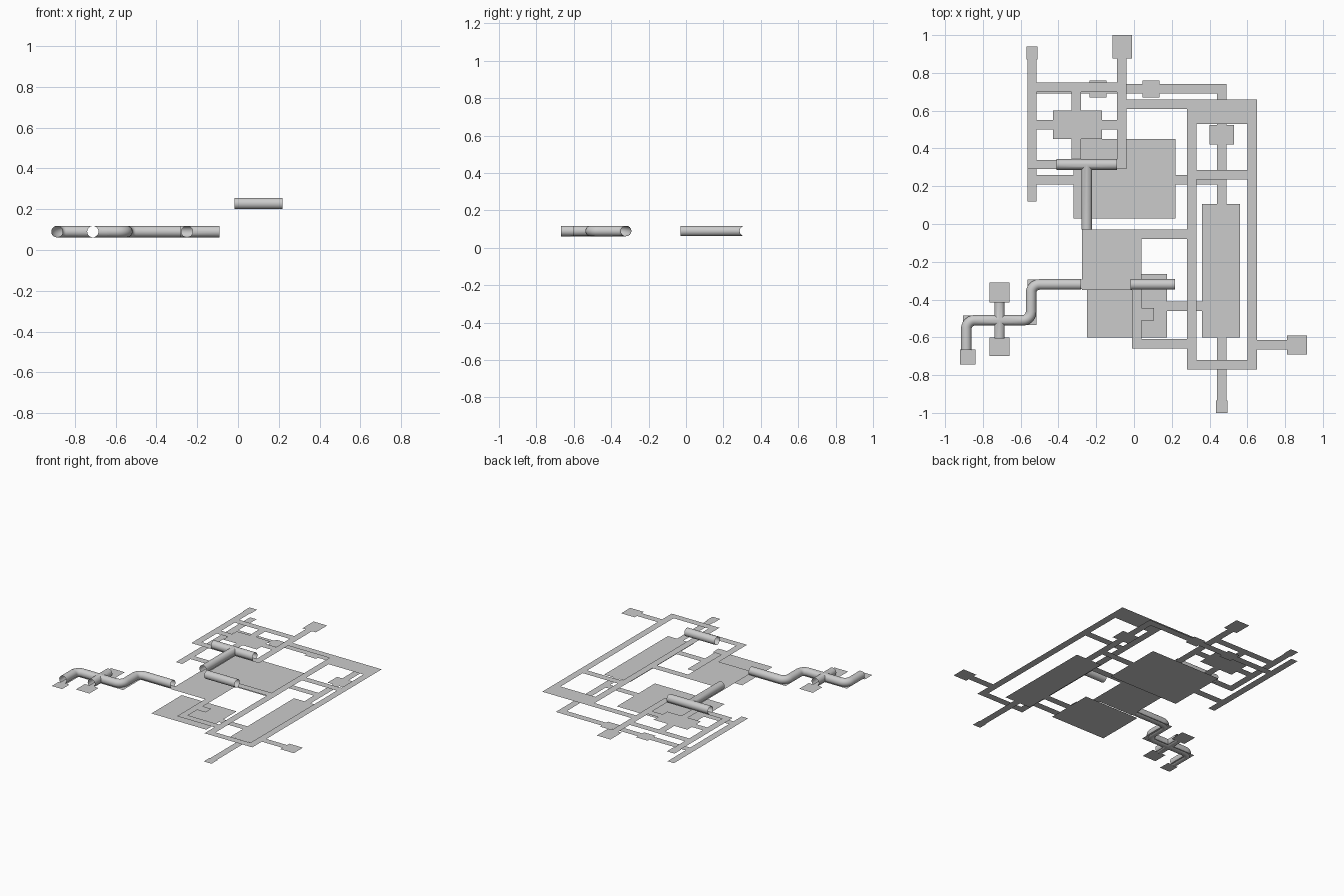
import bpy, bmesh, math
from mathutils import Vector

if "Cube" in bpy.data.objects:
    bpy.data.objects.remove(bpy.data.objects["Cube"])

LOW, MID, TUBE_Z, R = 0.0, 0.068, 0.09, 0.028


def deck(name, z, rects):
    """Flat floor plate: the union of (x0, x1, y0, y1) rectangles."""
    xs = sorted({v for r in rects for v in r[:2]})
    ys = sorted({v for r in rects for v in r[2:]})
    bm = bmesh.new()
    for xa, xb in zip(xs, xs[1:]):
        for ya, yb in zip(ys, ys[1:]):
            cx, cy = (xa + xb) / 2, (ya + yb) / 2
            if any(r[0] < cx < r[1] and r[2] < cy < r[3] for r in rects):
                bm.faces.new([bm.verts.new((x, y, z)) for x, y in
                              ((xa, ya), (xb, ya), (xb, yb), (xa, yb))])
    bmesh.ops.remove_doubles(bm, verts=bm.verts, dist=1e-5)
    me = bpy.data.meshes.new(name)
    bm.to_mesh(me)
    ob = bpy.data.objects.new(name, me)
    bpy.context.collection.objects.link(ob)
    return ob


def rounded(pts, rad, n=6):
    """Round the right-angle corners of a plan path."""
    pts = [Vector(p) for p in pts]
    out = [pts[0]]
    for a, b, c in zip(pts, pts[1:], pts[2:]):
        u, v = (a - b).normalized(), (c - b).normalized()
        centre = b + (u + v) * rad
        for i in range(n + 1):
            t = math.pi / 2 * i / n
            out.append(centre - v * rad * math.cos(t) - u * rad * math.sin(t))
    return out + [pts[-1]]


def tube(name, path, z=TUBE_Z, r=R, sides=32):
    """Round tube swept along a plan path, capped so it can be joined."""
    path = [Vector(p) for p in path]
    bm = bmesh.new()
    rings = []
    for i, p in enumerate(path):
        d = (path[min(i + 1, len(path) - 1)] - path[max(i - 1, 0)]).normalized()
        ring = []
        for k in range(sides):
            a = 2 * math.pi * k / sides
            ring.append(bm.verts.new((p.x - d.y * r * math.cos(a),
                                      p.y + d.x * r * math.cos(a),
                                      z + r * math.sin(a))))
        rings.append(ring)
    for a, b in zip(rings, rings[1:]):
        for k in range(sides):
            j = (k + 1) % sides
            bm.faces.new((a[k], a[j], b[j], b[k]))
    bm.faces.new(rings[0])
    bm.faces.new(rings[-1])
    bmesh.ops.recalc_face_normals(bm, faces=bm.faces)
    me = bpy.data.meshes.new(name)
    bm.to_mesh(me)
    ob = bpy.data.objects.new(name, me)
    bpy.context.collection.objects.link(ob)
    return ob


def finish(ob, branch=None):
    """Join an optional branch, open the ends and shade smooth."""
    bpy.ops.object.select_all(action='DESELECT')
    bpy.context.view_layer.objects.active = ob
    ob.select_set(True)
    if branch:
        mod = ob.modifiers.new("join", 'BOOLEAN')
        mod.operation, mod.solver, mod.object = 'UNION', 'EXACT', branch
        bpy.ops.object.modifier_apply(modifier=mod.name)
        bpy.data.objects.remove(branch)
    bm = bmesh.new()
    bm.from_mesh(ob.data)
    caps = [f for f in bm.faces if len(f.verts) > 20]
    bmesh.ops.delete(bm, geom=caps, context='FACES_ONLY')
    bm.to_mesh(ob.data)
    bpy.ops.object.shade_smooth_by_angle(angle=math.radians(35))


# Lower deck: halls and corridors
deck("lower_deck", LOW, [
    (-.565, -.515, .12, .94), (-.515, -.32, .21, .26),   # west corridor
    (-.32, .22, .03, .45), (.22, .44, .21, .26),         # great hall
    (-.515, .49, .69, .74), (-.235, -.145, .67, .76), (.045, .135, .67, .76),
    (.44, .49, .525, .69), (.40, .53, .42, .525), (.44, .49, .105, .42),
    (.36, .56, -.60, .105), (.44, .49, -.935, -.60), (.435, .495, -1.0, -.935),
    (.175, .36, -.46, -.41), (-.25, .175, -.60, -.265),  # south hall
])

# Middle deck: two corridor loops and their rooms
deck("middle_deck", MID, [
    (-.565, -.515, .29, .87), (-.57, -.51, .87, .94),
    (-.515, -.09, .70, .75), (-.515, -.09, .29, .34),
    (-.09, -.04, .29, .875), (-.115, -.01, .875, 1.0),
    (-.43, -.17, .45, .60), (-.515, -.43, .50, .55), (-.17, -.09, .50, .55),
    (-.33, -.28, .60, .70), (-.33, -.28, .34, .45),
    (-.04, .28, .61, .66), (.28, .65, .53, .66),         # large loop
    (.28, .33, -.77, .53), (.60, .65, -.77, .53), (.33, .60, -.77, -.72),
    (.33, .60, .235, .285),
    (.65, .81, -.665, -.615), (.81, .915, -.69, -.59),   # east room
    (-.275, .04, -.35, -.03), (.04, .28, -.08, -.03),    # central hall
    (-.01, .04, -.66, -.35), (.04, .28, -.66, -.61), (.04, .105, -.51, -.445),
    (-.275, -.225, -.03, .29),
])

# Western outpost floor, running inside its tube
deck("outpost_floor", MID, [
    (-.765, -.66, -.415, -.31), (-.765, -.66, -.70, -.60), (-.92, -.84, -.745, -.665),
    (-.565, -.275, -.345, -.295), (-.565, -.515, -.535, -.345),
    (-.905, -.565, -.535, -.485), (-.905, -.86, -.665, -.535),
    (-.735, -.69, -.60, -.415),
])

# Glazed tubes
main = tube("outpost_tube", rounded([(-.28, -.32), (-.545, -.32), (-.545, -.51),
                                     (-.888, -.51), (-.888, -.668)], .045))
finish(main, tube("cross_branch", [(-.712, -.605), (-.712, -.412)], r=R - .0003))
tee = tube("tee_tube", [(-.41, .315), (-.09, .315)])
finish(tee, tube("tee_branch", [(-.25, .315), (-.25, -.03)], r=R - .0003))
finish(tube("upper_tube", [(-.018, -.32), (.218, -.32)], z=.228))
